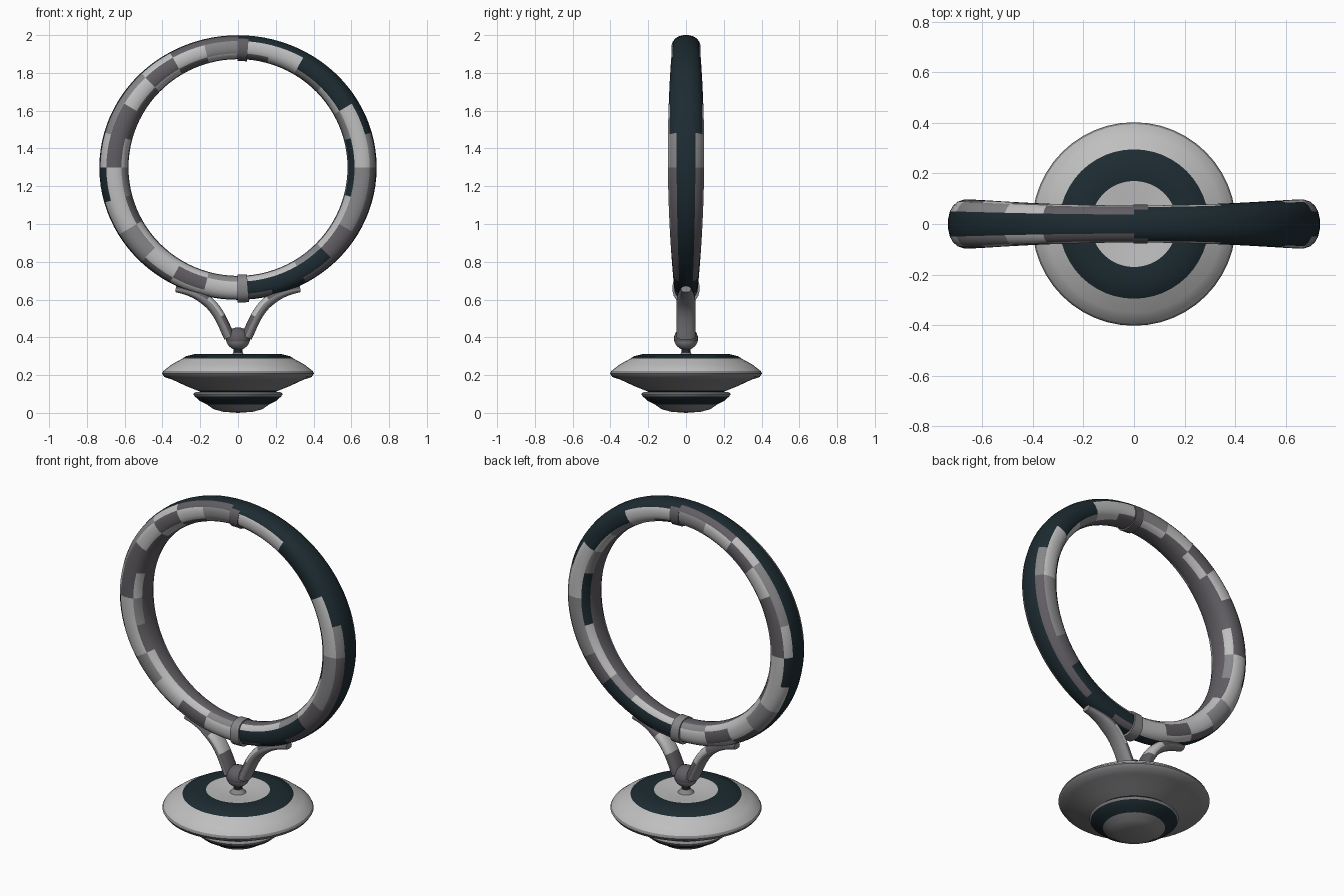
import bpy, bmesh, math
from math import sin, cos, pi, tau

if "Cube" in bpy.data.objects:
    bpy.data.objects.remove(bpy.data.objects["Cube"])

# ---- colours
def mat(name, c):
    m = bpy.data.materials.new(name)
    m.diffuse_color = (*c, 1)
    m.use_nodes = True
    m.node_tree.nodes["Principled BSDF"].inputs["Base Color"].default_value = m.diffuse_color
    return m

LIGHT, MID, MAUVE, DARK = range(4)
MATS = [mat("pale silver", (0.52, 0.52, 0.52)), mat("mid grey", (0.24, 0.24, 0.25)),
        mat("mauve grey", (0.12, 0.11, 0.125)), mat("dark slate", (0.012, 0.024, 0.031))]
KEY = {"L": LIGHT, "G": MID, "M": MAUVE, "D": DARK}

def finish(bm, name):
    bmesh.ops.recalc_face_normals(bm, faces=bm.faces)
    me = bpy.data.meshes.new(name)
    bm.to_mesh(me)
    bm.free()
    for m in MATS:
        me.materials.append(m)
    ob = bpy.data.objects.new(name, me)
    bpy.context.collection.objects.link(ob)
    bpy.ops.object.select_all(action='DESELECT')
    ob.select_set(True)
    bpy.context.view_layer.objects.active = ob
    bpy.ops.object.shade_smooth_by_angle(angle=math.radians(40))
    return ob

def spow(v, e):
    return math.copysign(abs(v) ** e, v)

def sweep(name, frames, closed, colour, sides=20, e=0.85):
    """frames: (x, z, nx, nz, in-plane radius, depth radius); colour(i, j) -> slot"""
    bm = bmesh.new()
    rings = []
    for x, z, nx, nz, a, b in frames:
        ring = []
        for j in range(sides):
            t = tau * (j + 0.5) / sides
            u, v = a * spow(cos(t), e), b * spow(sin(t), e)
            ring.append(bm.verts.new((x + nx * u, -v, z + nz * u)))
        rings.append(ring)
    n = len(rings)
    for i in range(n if closed else n - 1):
        for j in range(sides):
            k, i2 = (j + 1) % sides, (i + 1) % n
            f = bm.faces.new((rings[i][j], rings[i][k], rings[i2][k], rings[i2][j]))
            f.material_index = colour(i, j)
    if not closed:
        for r in (rings[0], rings[-1]):
            bm.faces.new(r).material_index = colour(0, 0)
    return finish(bm, name)

# ---- large ring: slightly oval, thicker at the sides
def ring_frame(t, grow=1.0, shift=0.0):
    c, s = cos(t), sin(t)
    nx, nz = c / 0.657, s / 0.637
    l = math.hypot(nx, nz)
    a = 0.064 + 0.014 * c * c
    b = 0.068 + 0.029 * c * c + 0.006 * s
    return (0.657 * c + shift * c, 1.299 + (0.637 + shift) * s, nx / l, nz / l, a * grow, b * grow)

# colour patches, one letter for each 15 degrees, from +x counter-clockwise
OUTER = "GDDDDDMMLGGLDLGMLLMDMMMM"
MIDDLE = "LLDDLLGLMLMMLLGLMLDDDMGG"
INNER = "DGLGLMLMLMMLGMLLLGLLGLLD"
SEG, SIDES = 96, 20

def ring_colour(i, j):
    d = 360 * (j + 1) / SIDES
    d = min(d, 360 - d)              # front and back match
    s = int(i * 24 / SEG)
    if d < 30:
        return DARK                  # band round the outside
    if d < 72:
        return KEY[OUTER[s]]
    if d < 118:
        return KEY[MIDDLE[s]]
    if d < 155:
        return KEY[INNER[s]]
    return MAUVE

sweep("ring", [ring_frame(tau * i / SEG) for i in range(SEG)], True, ring_colour, SIDES)

# ---- collars at top and bottom of the ring
for name, mid, grow, shift in (("top_collar", pi / 2 - 0.038, 1.06, -0.006),
                               ("bottom_collar", 1.5 * pi + 0.038, 1.16, 0.004)):
    sweep(name, [ring_frame(mid + k * 0.02, grow, shift) for k in (-2.1, -1, 0, 1, 2.1)],
          False, lambda i, j: MAUVE if name == "top_collar" else MID)

# ---- forked arms carrying the ring
P = [(0.33, 0.655), (0.13, 0.63), (0.10, 0.52), (0.045, 0.40)]

def arm(side):
    out = []
    for k in range(17):
        t = k / 16
        w = [(1 - t) ** 3, 3 * t * (1 - t) ** 2, 3 * t * t * (1 - t), t ** 3]
        d = [-3 * (1 - t) ** 2, 3 * (1 - t) * (1 - 3 * t), 3 * t * (2 - 3 * t), 3 * t * t]
        x, z = (sum(a * p[q] for a, p in zip(w, P)) for q in (0, 1))
        dx, dz = (sum(a * p[q] for a, p in zip(d, P)) for q in (0, 1))
        l = math.hypot(dx, dz)
        r = 0.016 + 0.014 * min(1, t * 3)
        out.append((side * x, z, side * -dz / l, dx / l, r, r * 1.65))
    return out

for side, name in ((-1, "left_arm"), (1, "right_arm")):
    sweep(name, arm(side), False, lambda i, j: MID if j < 5 or j > 14 else LIGHT if 5 < i < 11 else MAUVE)

# ---- turned parts
def lathe(name, prof, slots, sides=48):
    bm = bmesh.new()
    rings = []
    for r, z in prof:
        if r == 0:
            rings.append([bm.verts.new((0, 0, z))] * sides)
        else:
            rings.append([bm.verts.new((r * cos(tau * k / sides), r * sin(tau * k / sides), z))
                          for k in range(sides)])
    for i, slot in enumerate(slots):
        for k in range(sides):
            q = (k + 1) % sides
            vs = [rings[i][k], rings[i][q], rings[i + 1][q], rings[i + 1][k]]
            f = bm.faces.new(list(dict.fromkeys(vs)))
            f.material_index = slot
    return finish(bm, name)

# stepped base, from the top centre down to the foot
lathe("base",
      [(0, 0.298), (0.10, 0.298), (0.17, 0.312), (0.23, 0.311), (0.275, 0.30), (0.295, 0.287),
       (0.35, 0.257), (0.395, 0.222), (0.402, 0.208), (0.39, 0.19), (0.35, 0.177), (0.27, 0.14),
       (0.215, 0.118), (0.20, 0.112), (0.225, 0.11), (0.237, 0.1), (0.23, 0.088), (0.20, 0.062),
       (0.165, 0.045), (0.13, 0.02), (0.08, 0.006), (0, 0)],
      [LIGHT, LIGHT, DARK, DARK, DARK, LIGHT, LIGHT, MID, MID, MID, MID, MID,
       DARK, DARK, MID, MID, DARK, DARK, MID, MID, MID])

# neck and ball where the arms meet
lathe("neck", [(0, 0.36), (0.024, 0.36), (0.024, 0.32), (0.045, 0.296), (0, 0.296)],
      [DARK, DARK, MID, MID], 24)
lathe("ball", [(0.064 * sin(pi * k / 12), 0.393 + 0.06 * cos(pi * k / 12)) if 0 < k < 12
               else (0, 0.393 + 0.06 * cos(pi * k / 12)) for k in range(13)],
      [MAUVE] * 7 + [MID] * 5, 24)
